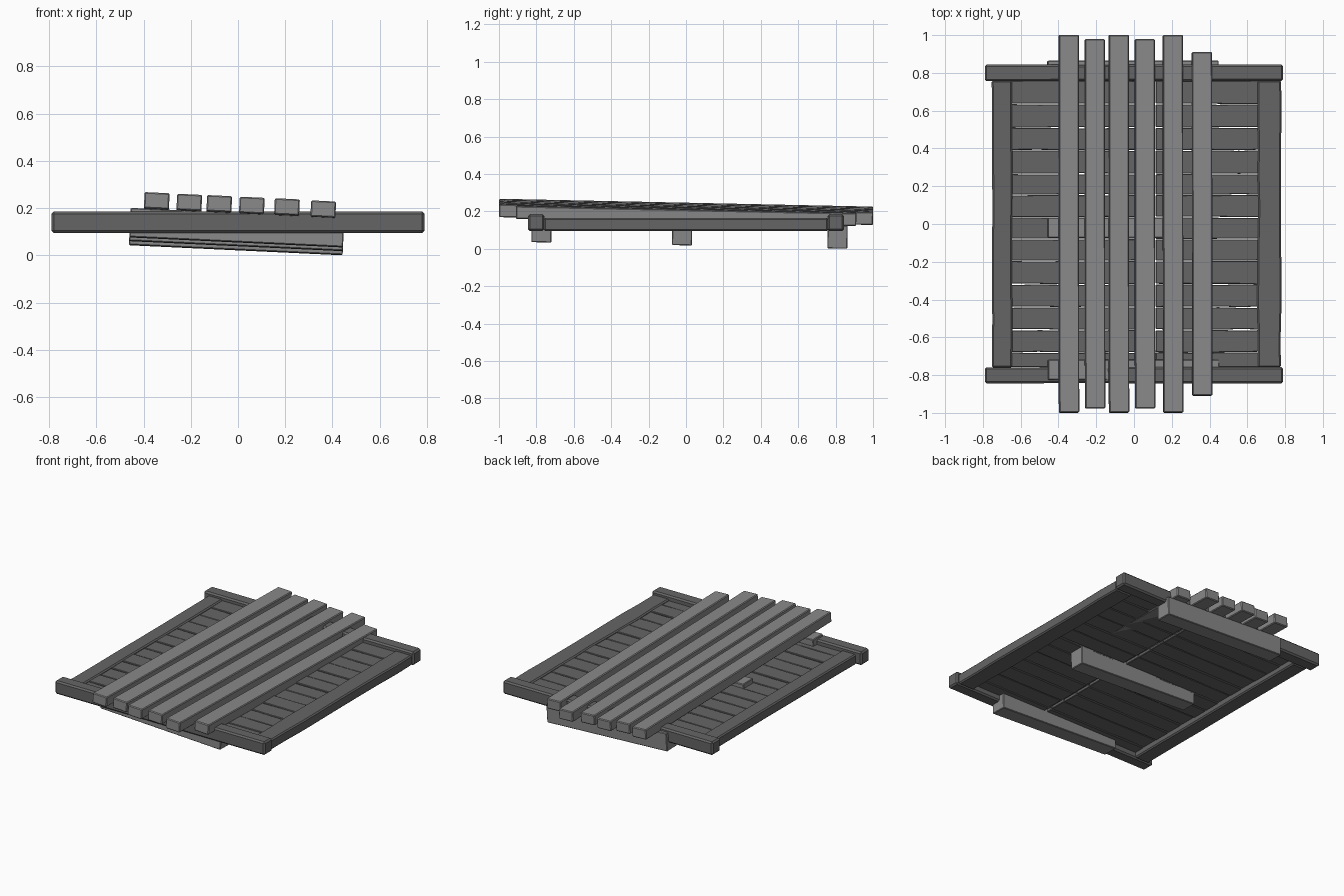
import bpy, bmesh, random
from mathutils import Matrix, Vector

if "Cube" in bpy.data.objects:
    bpy.data.objects.remove(bpy.data.objects["Cube"])

random.seed(4)


def grey(name, v):
    m = bpy.data.materials.new(name)
    m.diffuse_color = (v, v, v, 1)
    m.use_nodes = True
    m.node_tree.nodes["Principled BSDF"].inputs["Base Color"].default_value = m.diffuse_color
    return m


DARK = grey("dark_wood", 0.13)
LIGHT = grey("pale_wood", 0.25)


def plank(name, x, y, z, mat, bevel=0.006, cuts=0, wobble=0.0, tilt=None):
    """Box from (min, max) ranges, optionally with hand-cut uneven long edges."""
    lo = Vector((x[0], y[0], z[0]))
    hi = Vector((x[1], y[1], z[1]))
    size = hi - lo
    bm = bmesh.new()
    bmesh.ops.create_cube(bm, size=1)
    bmesh.ops.transform(bm, verts=bm.verts, matrix=Matrix.Translation((lo + hi) / 2) @ Matrix.Diagonal((*size, 1)))
    # slice along the longest direction, then shift each slice a little
    axis = 0 if size.x > size.y else 1
    side = 1 - axis
    for i in range(1, cuts):
        co = lo.copy()
        co[axis] += size[axis] * i / cuts
        no = Vector((0, 0, 0))
        no[axis] = 1
        bmesh.ops.bisect_plane(bm, geom=bm.verts[:] + bm.edges[:] + bm.faces[:], plane_co=co, plane_no=no)
    if wobble:
        offset = {}
        for v in bm.verts:
            key = (round(v.co[axis], 4), v.co[side] > (lo[side] + hi[side]) / 2)
            if key not in offset:
                offset[key] = random.uniform(-wobble, wobble)
            v.co[side] += offset[key]
    me = bpy.data.meshes.new(name)
    bm.to_mesh(me)
    bm.free()
    ob = bpy.data.objects.new(name, me)
    bpy.context.collection.objects.link(ob)
    me.materials.append(mat)
    if bevel:
        b = ob.modifiers.new("worn_edges", 'BEVEL')
        b.width = bevel
        b.segments = 1
        b.limit_method = 'ANGLE'
    if tilt:
        ob.matrix_world = tilt
    return ob


# Dark framed panel: end rails and side rails
for s, tag in ((-1, "front"), (1, "back")):
    yr = sorted((s * 0.757, s * 0.843))
    plank(f"{tag}_end_rail", (-0.79, 0.79), yr, (0.095, 0.185), DARK, 0.01, 6, 0.002)
plank("left_side_rail", (-0.752, -0.645), (-0.76, 0.76), (0.095, 0.165), DARK, 0.008, 6, 0.002)
plank("right_side_rail", (0.655, 0.78), (-0.76, 0.76), (0.095, 0.165), DARK, 0.008, 9, 0.004)

# Cross boards, split by a narrow slot along the middle
edges = [-0.76, -0.68, -0.56, -0.44, -0.32, -0.195, -0.08, 0.035, 0.155, 0.265, 0.39, 0.51, 0.635, 0.76]
for i in range(len(edges) - 1):
    yr = (edges[i] + 0.002, edges[i + 1] - 0.002)
    dz = random.uniform(-0.003, 0.003)
    for tag, xr in (("left", (-0.655, 0.094)), ("right", (0.115, 0.665))):
        plank(f"{tag}_cross_board_{i}", xr, yr, (0.133 + dz, 0.155 + dz), DARK, 0.003, 5, 0.002)

# Pale pallet resting tilted through the panel
tilt = Matrix.Translation((0, 0, 0.16)) @ Matrix.Rotation(0.047, 4, 'Y') @ Matrix.Rotation(-0.021, 4, 'X')
slats = [(-0.4, 1.0), (-0.262, 0.978), (-0.135, 1.0), (0.003, 0.978), (0.152, 1.0), (0.306, 0.91)]
for i, (x0, half) in enumerate(slats):
    plank(f"pallet_slat_{i}", (x0, x0 + 0.106), (-half, half), (0, 0.068), LIGHT, 0.005, tilt=tilt)
for tag, y0 in (("front", -0.825), ("middle", -0.073), ("back", 0.758)):
    plank(f"pallet_{tag}_beam", (-0.456, 0.45), (y0, y0 + 0.107), (-0.121, 0.002), LIGHT, 0.004, tilt=tilt)
